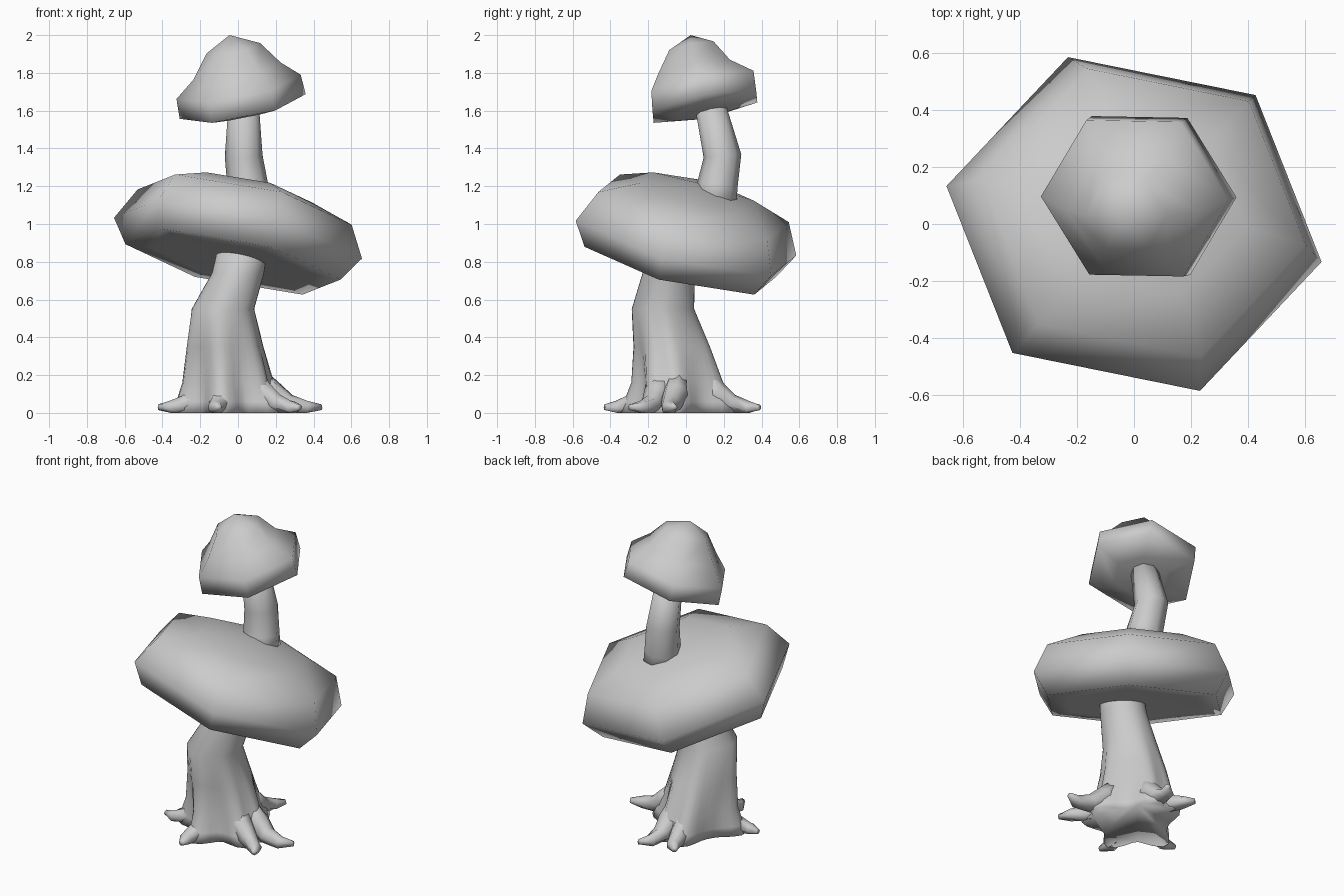
import bpy, bmesh, math
from mathutils import Vector

if "Cube" in bpy.data.objects:
    bpy.data.objects.remove(bpy.data.objects["Cube"])

GREY = (0.6, 0.6, 0.6, 1)
mat = bpy.data.materials.new("mid_grey")
mat.use_nodes = True
mat.diffuse_color = GREY
mat.node_tree.nodes["Principled BSDF"].inputs["Base Color"].default_value = GREY

UP = Vector((0, 0, 1))


def loft(name, rings, sides, twist=0, axis=None, lobes=None, depth=1):
    """Skin a row of (centre, radius) rings; they face axis, or follow the path."""
    bm = bmesh.new()
    mids = [Vector(c) for c, r in rings]
    loops = []
    for i, (c, r) in enumerate(rings):
        way = axis or mids[min(i + 1, len(mids) - 1)] - mids[max(i - 1, 0)]
        turn = UP.rotation_difference(Vector(way).normalized())
        loop = []
        for k in range(sides):
            a = math.radians(twist) + math.tau * k / sides
            rad = r * (lobes(a, mids[i].z) if lobes else 1)
            p = mids[i] + turn @ Vector((rad * math.cos(a), depth * rad * math.sin(a), 0))
            p.z = max(p.z, 0)
            loop.append(bm.verts.new(p))
        loops.append(loop)
    for low, high in zip(loops, loops[1:]):
        for k in range(sides):
            j = (k + 1) % sides
            bm.faces.new((low[k], low[j], high[j], high[k]))
    bm.faces.new(loops[0][::-1])
    bm.faces.new(loops[-1])
    bmesh.ops.remove_doubles(bm, verts=bm.verts, dist=0.0005)
    bmesh.ops.recalc_face_normals(bm, faces=bm.faces)
    mesh = bpy.data.meshes.new(name)
    bm.to_mesh(mesh)
    bm.free()
    mesh.materials.append(mat)
    mesh.shade_smooth()
    ob = bpy.data.objects.new(name, mesh)
    bpy.context.collection.objects.link(ob)
    return ob


# Large tilted cap: radius and height along its leaning axis
lean = Vector((0.203, 0.23, 0.951))
heart = Vector((0, 0, 0.925))
profile = [(0, -0.128), (0.45, -0.13), (0.59, -0.132), (0.68, 0),
           (0.587, 0.173), (0.35, 0.258), (0, 0.305)]
loft("large_cap", [(heart + lean * h, r) for r, h in profile], 6, -11, lean, depth=0.925)

# Small cap, leaning the other way, with a rounded underside and pinched crown
loft("small_cap", [((0.03, 0.1, 1.585), 0), ((0.03, 0.1, 1.59), 0.17),
                   ((0.025, 0.1, 1.622), 0.34), ((0.003, 0.09, 1.726), 0.335),
                   ((-0.005, 0.045, 1.81), 0.235), ((-0.025, 0.03, 1.93), 0.145),
                   ((-0.045, 0.025, 2.0), 0)],
     6, 0, Vector((-0.2, -0.2, 1)), depth=0.95)

# Bent upper stem
loft("upper_stem", [((0.065, 0.155, 1.08), 0.112), ((0.052, 0.165, 1.2), 0.108),
                    ((0.03, 0.193, 1.36), 0.1), ((0.03, 0.125, 1.64), 0.08)], 8)

# Root tips around the foot of the trunk
foot = Vector((-0.04, -0.04, 0))
tips = [(-0.11, -0.43), (0.33, -0.29), (0.44, -0.07),
        (0.06, 0.39), (-0.16, 0.36), (-0.42, -0.14)]
angles = [math.atan2(y - foot.y, x - foot.x) for x, y in tips]


def flutes(a, z):
    """Buttresses that swell towards each root and fade up the trunk."""
    near = max(math.cos(a - b) for b in angles)
    fade = max(0, 1 - z / 0.6) ** 1.5
    return 1 + fade * (0.45 * max(0, near) ** 16 - 0.25)


# Fluted trunk
loft("trunk", [((-0.04, -0.04, 0), 0.26), ((-0.045, -0.04, 0.06), 0.25),
               ((-0.055, -0.045, 0.16), 0.22), ((-0.07, -0.075, 0.35), 0.195),
               ((-0.08, -0.122, 0.55), 0.165), ((0.0, -0.092, 0.74), 0.138),
               ((0.03, -0.085, 0.9), 0.13)], 40, 0, UP, flutes)

# Tapering roots with slightly hooked tips
for n, (x, y) in enumerate(tips):
    out = Vector((x, y, 0)) - foot
    side = Vector((-out.y, out.x, 0)) * (0.1 if n % 2 else -0.1)
    path = [(0.3, 0.2, 0.05, 0), (0.46, 0.1, 0.07, 0), (0.64, 0.045, 0.055, 0.4),
            (0.85, 0.025, 0.04, 0.5), (1, 0.03, 0.016, -0.2)]
    loft(f"root_{n + 1}", [(foot + out * t + side * s + UP * z, r)
                           for t, z, r, s in path], 7)
